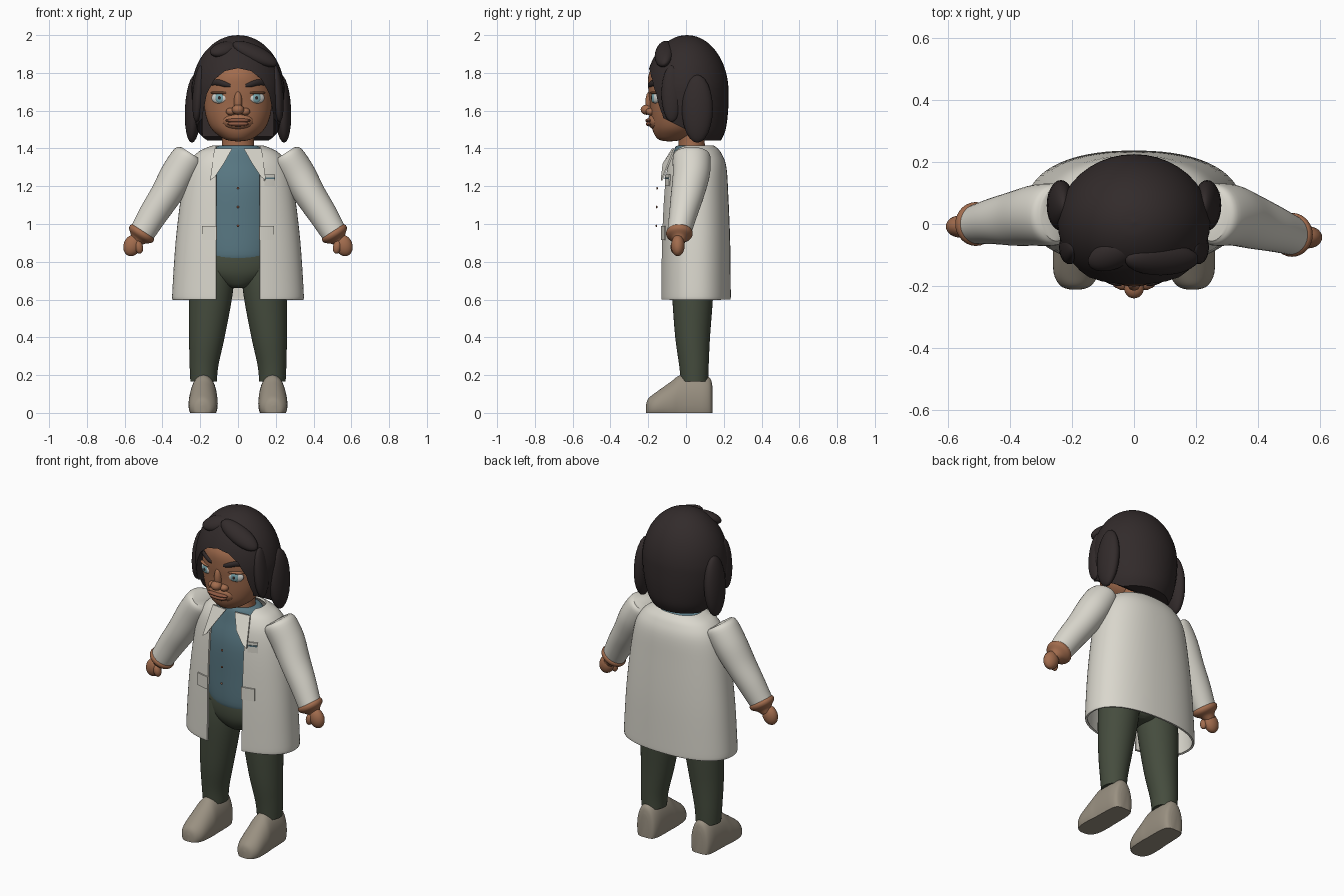
import bpy, bmesh, math
from mathutils import Vector

old = bpy.data.objects.get("Cube")
if old:
    bpy.data.objects.remove(old)


def material(name, *rgb):
    m = bpy.data.materials.new(name)
    m.use_nodes = True
    m.diffuse_color = (*rgb, 1)
    m.node_tree.nodes["Principled BSDF"].inputs["Base Color"].default_value = (*rgb, 1)
    return m


SKIN = material("warm_skin", .36, .15, .075)
LIP = material("lip_brown", .27, .1, .055)
HAIR = material("dark_hair", .032, .024, .024)
COAT = material("off_white_cloth", .7, .68, .61)
SHIRT = material("teal_cloth", .1, .19, .23)
PANTS = material("olive_cloth", .06, .073, .048)
SHOE = material("taupe_leather", .32, .28, .22)
WHITE = material("eye_white", .65, .65, .62)
IRIS = material("pale_teal_iris", .2, .4, .44)
X, Y, Z = Vector((1, 0, 0)), Vector((0, 1, 0)), Vector((0, 0, 1))


def finish(name, bm, mat, thick=0, cutters=()):
    bmesh.ops.recalc_face_normals(bm, faces=bm.faces)
    me = bpy.data.meshes.new(name)
    bm.to_mesh(me)
    bm.free()
    me.materials.append(mat)
    ob = bpy.data.objects.new(name, me)
    bpy.context.collection.objects.link(ob)
    bpy.ops.object.select_all(action='DESELECT')
    ob.select_set(True)
    bpy.context.view_layer.objects.active = ob
    if thick:
        mod = ob.modifiers.new("thickness", 'SOLIDIFY')
        mod.thickness, mod.offset = thick, 0
        bpy.ops.object.modifier_apply(modifier=mod.name)
    for c in cutters:
        mod = ob.modifiers.new("cut", 'BOOLEAN')
        mod.object, mod.operation, mod.solver = c, 'DIFFERENCE', 'EXACT'
        bpy.ops.object.modifier_apply(modifier=mod.name)
        bpy.data.objects.remove(c)
    bpy.ops.object.shade_smooth_by_angle(angle=math.radians(40))
    return ob


def spline(rows, steps=5):
    """Smooth Catmull-Rom pass through rows of numbers."""
    rows = [Vector(r) for r in rows]
    out = []
    for i in range(len(rows) - 1):
        a, b, c, d = rows[max(i - 1, 0)], rows[i], rows[i + 1], rows[min(i + 2, len(rows) - 1)]
        for k in range(steps):
            t = k / steps
            out.append(b + (c - a) * (t / 2) + (a * 2 - b * 5 + c * 4 - d) * (t * t / 2)
                       + (b * 3 - a - c * 3 + d) * (t ** 3 / 2))
    return out + [rows[-1]]


def loft(name, rows, mat, u=X, v=Y, power=2, gap=0, floor=False, n=40, thick=0, cutters=()):
    """Skin over oval rings (x, y, z, ru, rv); gap leaves the front open."""
    bm = bmesh.new()
    rings = []
    for x, y, z, ru, rv in spline(rows):
        ru, rv = max(ru, .002), max(rv, .002)
        a0 = math.asin(min(.95, gap / ru) ** (power / 2)) if gap else 0
        ring = []
        for i in range(n + 1 if gap else n):
            a = -math.pi / 2 + a0 + (2 * math.pi - 2 * a0) * i / n
            c, s = math.cos(a), math.sin(a)
            p = Vector((x, y, z)) + u * (ru * math.copysign(abs(c) ** (2 / power), c)) \
                + v * (rv * math.copysign(abs(s) ** (2 / power), s))
            if floor:
                p.z = max(p.z, 0)
            ring.append(bm.verts.new(p))
        rings.append(ring)
    for a, b in zip(rings, rings[1:]):
        for i in range(n):
            j = i + 1 if gap else (i + 1) % n
            bm.faces.new((a[i], a[j], b[j], b[i]))
    if not gap:
        bm.faces.new(rings[0])
        bm.faces.new(rings[-1])
    return finish(name, bm, mat, thick, cutters)


def ball(name, loc, size, mat, rot=(0, 0, 0), seg=24):
    bm = bmesh.new()
    bmesh.ops.create_uvsphere(bm, u_segments=seg, v_segments=seg // 2, radius=1)
    ob = finish(name, bm, mat)
    ob.location, ob.scale, ob.rotation_euler = loc, size, rot
    return ob


def prism(name, pts, along, lo, hi, mat):
    """Extrude a flat outline of 3D points between two offsets."""
    bm = bmesh.new()
    a = [bm.verts.new(Vector(p) + along * lo) for p in pts]
    b = [bm.verts.new(Vector(p) + along * hi) for p in pts]
    bm.faces.new(a)
    bm.faces.new(b)
    for i in range(len(a)):
        j = (i + 1) % len(a)
        bm.faces.new((a[i], a[j], b[j], b[i]))
    return finish(name, bm, mat)


def front(x, cy, rx, ry, power=2):
    return cy - ry * (1 - (abs(x) / rx) ** power) ** (1 / power)


def plate(name, x0, x1, z0, z1, mat, shape, lift):
    """Thin patch following the curved cloth front."""
    bm = bmesh.new()
    xs = [x0 + (x1 - x0) * i / 4 for i in range(5)]
    cols = [[bm.verts.new((x, front(x, *shape) - lift, z)) for z in (z0, z1)] for x in xs]
    for a, b in zip(cols, cols[1:]):
        bm.faces.new((a[0], b[0], b[1], a[1]))
    finish(name, bm, mat, thick=.008)


# Head and neck
loft("neck", [(0, .03, 1.34, .1, .085), (0, .03, 1.42, .085, .07), (0, .02, 1.54, .085, .07)], SKIN)
loft("head", [(0, -.09, 1.437, .005, .005), (0, -.08, 1.445, .06, .06), (0, -.06, 1.47, .105, .105),
              (0, -.05, 1.51, .145, .13), (0, -.045, 1.57, .17, .142), (0, -.04, 1.64, .18, .152),
              (0, -.04, 1.72, .176, .16), (0, -.04, 1.8, .15, .155), (0, -.03, 1.88, .1, .11)], SKIN)
ball("muzzle", (0, -.15, 1.545), (.085, .052, .05), SKIN)
ball("nose_bridge", (0, -.19, 1.645), (.022, .025, .06), SKIN)
ball("nose_tip", (0, -.207, 1.605), (.032, .033, .027), SKIN)
ball("upper_lip", (0, -.196, 1.548), (.068, .02, .011), LIP)
ball("lower_lip", (0, -.192, 1.53), (.056, .021, .013), LIP)

# Hair cap with the face and jaw cut out
arch = [(.19, 1.3), (.187, 1.58), (.165, 1.69), (.125, 1.765), (.07, 1.81), (0, 1.825)]
arch = arch + [(-x, z) for x, z in arch[-2::-1]]
face_cut = prism("face_cutter", [(x, 0, z) for x, z in arch], Y, -.5, .06, HAIR)
jaw = [(-.4, 1.69), (-.17, 1.68), (-.12, 1.56), (0, 1.5), (.1, 1.44), (.1, 1.3), (-.4, 1.3)]
jaw_cut = prism("jaw_cutter", [(0, y, z) for y, z in jaw], X, -.5, .5, HAIR)
cap = [(0, .005, 1.7 + .3 * math.sin(a), .246 * math.cos(a), .22 * math.cos(a))
       for a in [math.pi / 2 * i / 8 for i in range(9)]]
loft("hair_cap", [(0, 0, 1.442, .19, .185), (0, .004, 1.5, .215, .206), (0, .005, 1.6, .238, .218)] + cap,
     HAIR, cutters=(face_cut, jaw_cut))
ball("fringe_lock_right", (-.07, -.1, 1.925), (.085, .05, .035), HAIR, (.5, -.25, .4))
ball("fringe_lock_left", (.09, -.115, 1.9), (.13, .055, .04), HAIR, (.6, .45, 0))

# Shirt and trousers seat
loft("shirt", [(0, .035, .8, .17, .11), (0, .035, .84, .2, .13), (0, .04, 1, .22, .14),
               (0, .045, 1.2, .22, .145), (0, .04, 1.33, .18, .115), (0, .035, 1.4, .125, .095),
               (0, .035, 1.415, .1, .08)], SHIRT)
loft("trouser_seat", [(0, .035, .66, .03, .06), (0, .035, .68, .1, .09), (0, .035, .74, .2, .12),
                      (0, .035, .82, .22, .125), (0, .035, .9, .18, .11)], PANTS)
for i in range(3):
    ball("shirt_button", (0, -.157 + i * .002, .99 + .1 * i), (.007, .004, .007), LIP, seg=12)

# Open coat
loft("coat_body", [(0, .05, .6, .34, .18), (0, .05, .64, .342, .181), (0, .05, .9, .325, .178),
                   (0, .05, 1.15, .295, .168), (0, .053, 1.3, .262, .155), (0, .053, 1.37, .215, .13),
                   (0, .053, 1.4, .16, .105), (0, .053, 1.41, .13, .09)],
     COAT, power=2.3, gap=.115, n=56, thick=.012)
plate("chest_pocket", .14, .195, 1.2, 1.262, COAT, (.05, .28, .165, 2.3), .007)
plate("chest_pocket_trim", .142, .193, 1.238, 1.246, SHIRT, (.05, .28, .165, 2.3), .012)

for s, side in ((1, "left"), (-1, "right")):
    # Face details
    y = front(.1, -.04, .18, .154)
    ball(side + "_eye", (s * .1, y + .006, 1.667), (.044, .016, .029), WHITE, (0, 0, s * .4))
    ball(side + "_iris", (s * .099, y - .006, 1.668), (.023, .008, .025), IRIS, (0, 0, s * .35))
    ball(side + "_pupil", (s * .098, y - .011, 1.668), (.01, .005, .012), HAIR, (0, 0, s * .35))
    ball(side + "_upper_lid", (s * .1, y + .004, 1.695), (.05, .018, .008), SKIN, (0, 0, s * .4))
    ball(side + "_nostril", (s * .038, -.188, 1.595), (.026, .025, .02), SKIN)
    brow = [(s * x, front(x, -.04, .178, .158) - .001, z, r * .7, r)
            for x, z, r in ((.04, 1.732, .008), (.07, 1.74, .015), (.11, 1.75, .016),
                            (.145, 1.745, .012), (.168, 1.728, .004))]
    loft(side + "_eyebrow", brow, HAIR, u=Y, v=Z, n=12)
    # Hair bunches
    ball(side + "_hair_bunch", (s * .236, .06, 1.61), (.045, .082, .18), HAIR, (0, s * -.05, 0))
    ball(side + "_temple_lock", (s * .208, -.075, 1.69), (.032, .055, .15), HAIR, (0, s * -.08, 0))
    # Lapel and low pocket
    lapel = [(.03, -.07, 1.4), (.125, -.06, 1.4), (.148, -.128, 1.23), (.122, -.128, 1.25), (.075, -.12, 1.32)]
    prism(side + "_lapel", [(s * px, py, pz) for px, py, pz in lapel], Y, -.004, .004, COAT)
    plate(side + "_hip_pocket", s * .112, s * .19, .915, .99, COAT, (.05, .324, .178, 2.3), .008)
    # Sleeve, cuff and hand
    w = -.035 if s > 0 else 0
    u = Vector((s * .84, 0, .54))
    loft(side + "_sleeve", [(s * .25, .03, 1.375, .06, .085), (s * .263, .03, 1.35, .088, .1),
                            (s * .32, .028, 1.26, .092, .098), (s * .385, .018 + w * .3, 1.15, .083, .088),
                            (s * .45, .01 + w * .7, 1.05, .076, .075), (s * .505, w, .958, .068, .064)], COAT, u=u)
    loft(side + "_cuff", [(s * .5, w, .968, .06, .056), (s * .507, w, .955, .074, .07),
                          (s * .518, w, .938, .07, .066), (s * .53, w, .92, .045, .04),
                          (s * .545, w, .9, .03, .028)], SKIN, u=u, n=28)
    ball(side + "_hand", (s * .56, w - .008, .886), (.046, .036, .058), SKIN, (0, s * -.35, 0))
    ball(side + "_thumb", (s * .525, w - .025, .878), (.022, .022, .036), SKIN, (0, s * .2, 0))
    # Trouser leg and shoe
    loft(side + "_trouser_leg", [(s * .12, .035, .82, .1, .1), (s * .135, .035, .72, .115, .11),
                                 (s * .146, .035, .6, .113, .107), (s * .165, .035, .4, .094, .092),
                                 (s * .18, .042, .25, .076, .078), (s * .182, .045, .165, .07, .072)], PANTS)
    shoe = [(-.212, .015, .04), (-.2, .048, .075), (-.16, .072, .108), (-.08, .077, .165), (-.03, .074, .2),
            (.05, .072, .208), (.1, .068, .2), (.13, .055, .18), (.14, .03, .14)]
    loft(side + "_shoe", [(s * (.182 - .03 * min(py, 0)), py, h * .3, r, h * .7) for py, r, h in shoe],
         SHOE, u=X, v=Z, floor=True)
